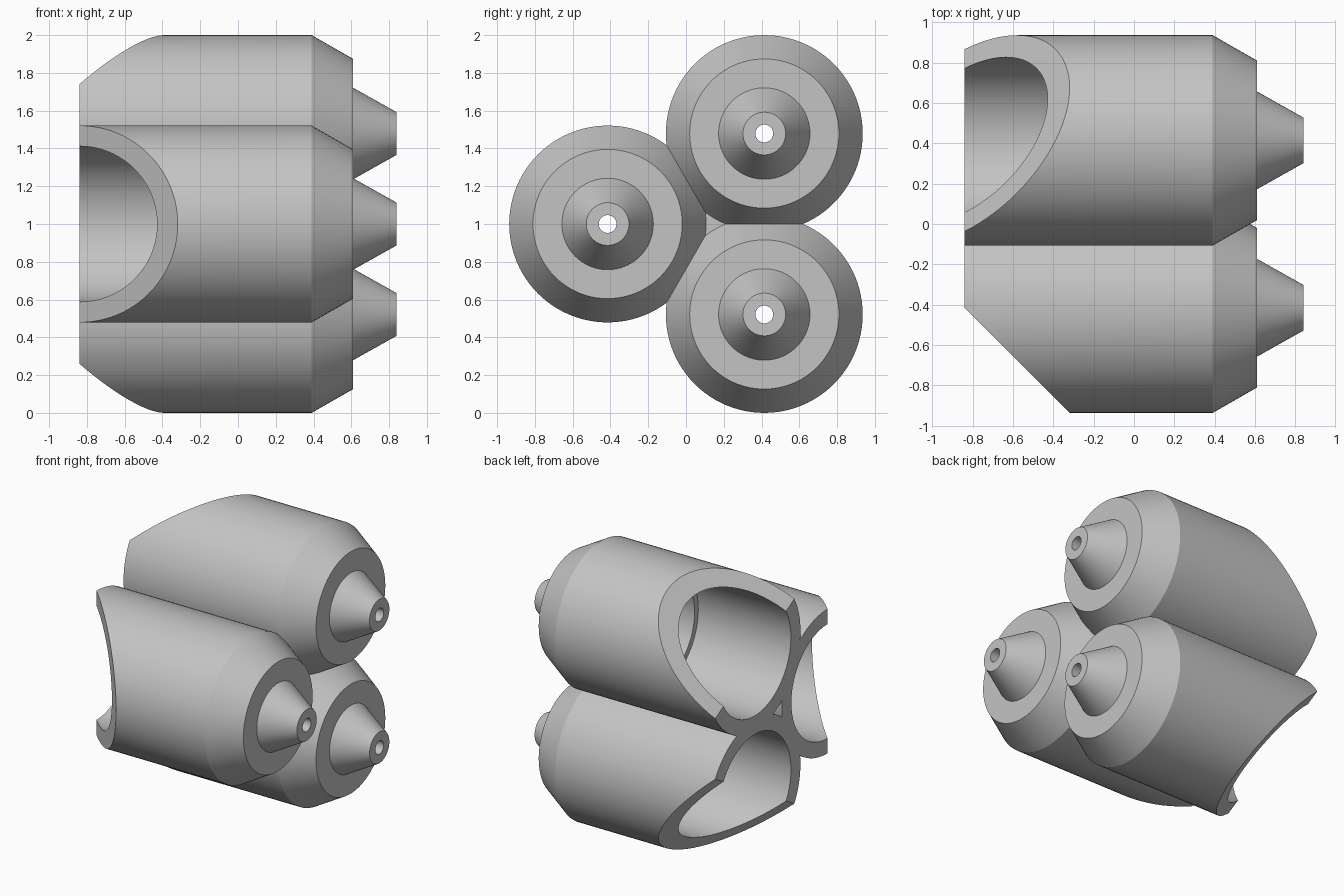
import bpy, bmesh, math
from mathutils import Vector

if "Cube" in bpy.data.objects:
    bpy.data.objects.remove(bpy.data.objects["Cube"])

SEG = 96
X0 = -0.84                 # open end of the tubes
YC, ZC, D = 0.138, 1.0, 0.553   # cluster axis and tube offset from it

gray = bpy.data.materials.new("light gray")
gray.diffuse_color = (0.55, 0.55, 0.55, 1)
gray.use_nodes = True
gray.node_tree.nodes["Principled BSDF"].inputs["Base Color"].default_value = gray.diffuse_color

# closed section (x, radius): outer shell, nozzle, small hole, inner bore
SECTION = [(X0, 0.521), (0.39, 0.521), (0.61, 0.395), (0.61, 0.242), (0.84, 0.113),
           (0.84, 0.047), (0.58, 0.047), (0.50, 0.33), (0.38, 0.37), (-0.10, 0.37),
           (-0.10, 0.412), (X0, 0.412)]


def finish(name, bm):
    bmesh.ops.recalc_face_normals(bm, faces=bm.faces[:])
    me = bpy.data.meshes.new(name)
    bm.to_mesh(me)
    bm.free()
    me.materials.append(gray)
    ob = bpy.data.objects.new(name, me)
    bpy.context.collection.objects.link(ob)
    bpy.ops.object.select_all(action='DESELECT')
    ob.select_set(True)
    bpy.context.view_layer.objects.active = ob
    bpy.ops.object.shade_smooth_by_angle(angle=math.radians(20))
    return ob


def tube(name, angle):
    out = Vector((0, math.cos(angle), math.sin(angle)))
    centre = Vector((0, YC, ZC)) + out * D
    bm = bmesh.new()
    rings = []
    for i in range(SEG):
        a = angle + 2 * math.pi * i / SEG
        d = Vector((0, math.cos(a), math.sin(a)))
        rings.append([bm.verts.new(centre + d * r + Vector((x, 0, 0))) for x, r in SECTION])
    n = len(SECTION)
    for i in range(SEG):
        p, q = rings[i], rings[(i + 1) % SEG]
        for j in range(n):
            k = (j + 1) % n
            bm.faces.new((p[j], p[k], q[k], q[j]))
    # slanted 45 degree cut across the outward half of the open end
    bmesh.ops.bisect_plane(bm, geom=bm.verts[:] + bm.edges[:] + bm.faces[:], dist=1e-5,
                           plane_co=centre + Vector((X0, 0, 0)),
                           plane_no=out - Vector((1, 0, 0)), clear_outer=True)
    rim = [e for e in bm.edges if e.is_boundary]
    bmesh.ops.triangle_fill(bm, edges=rim, use_beauty=True)
    return finish(name, bm)


for label, deg in (("front", 180), ("upper", 60), ("lower", -60)):
    tube(label + "_tube", math.radians(deg))

# triangular filler in the gap between the three tubes
bm = bmesh.new()
ends = []
for x in (-0.70, 0.39):
    ends.append([bm.verts.new((x, YC + 0.09 * math.cos(a), ZC + 0.09 * math.sin(a)))
                 for a in (0, 2 * math.pi / 3, 4 * math.pi / 3)])
bm.faces.new(ends[0])
bm.faces.new(ends[1])
for i in range(3):
    j = (i + 1) % 3
    bm.faces.new((ends[0][i], ends[0][j], ends[1][j], ends[1][i]))
finish("centre_filler", bm)
